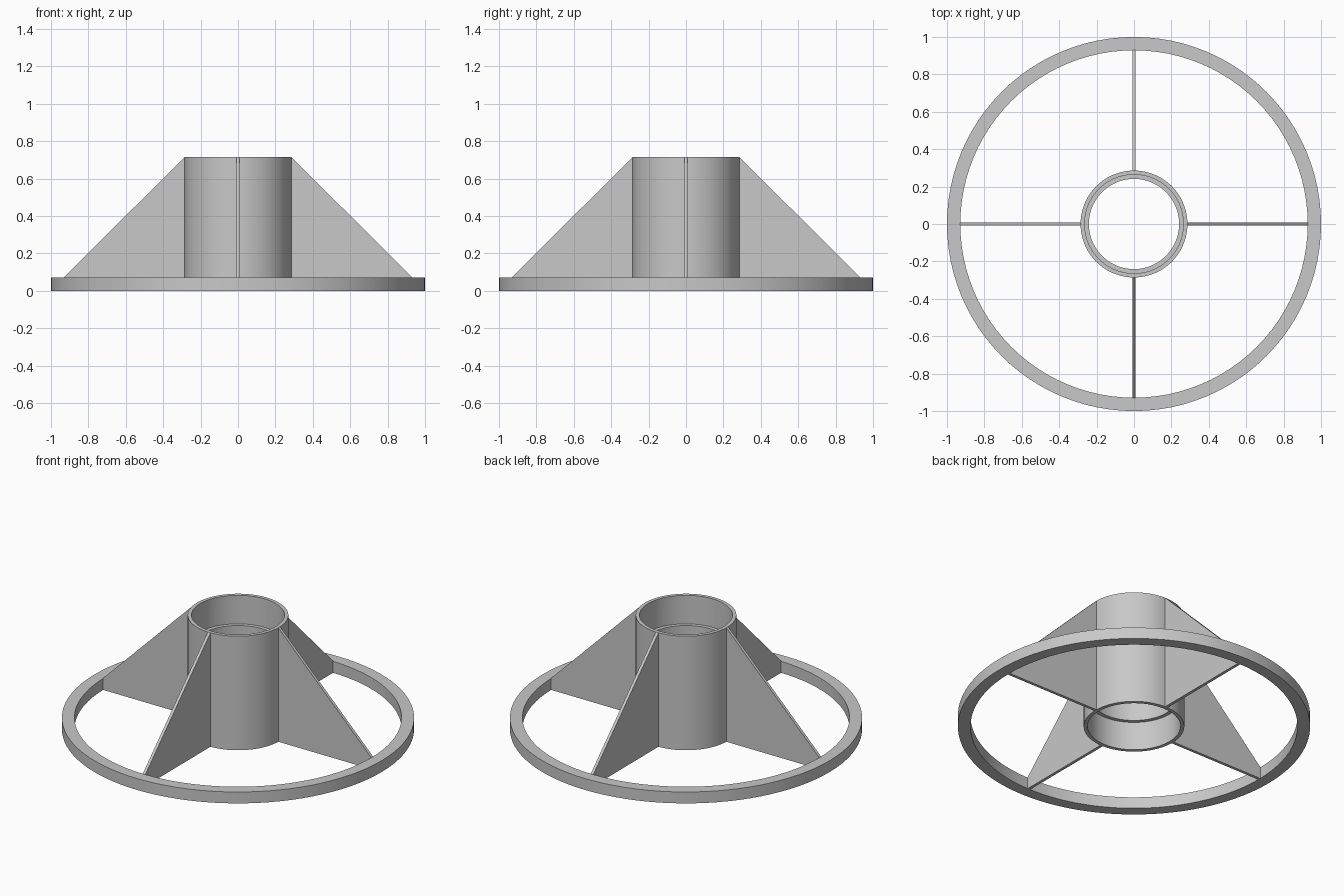
import bpy, math
from mathutils import Matrix

cube = bpy.data.objects.get("Cube")
if cube:
    bpy.data.objects.remove(cube, do_unlink=True)

grey = bpy.data.materials.new("plain grey")
grey.use_nodes = True
colour = (0.58, 0.58, 0.58, 1)
grey.diffuse_color = colour
grey.node_tree.nodes["Principled BSDF"].inputs["Base Color"].default_value = colour

UNIT = 1 / 14           # rim width and height
HEIGHT = 10 * UNIT
SEAT = 2.5 * UNIT       # depth of the recess at each tube end
TUBE_R = 4 * UNIT
SEGMENTS = 96


def make_object(name, verts, faces):
    mesh = bpy.data.meshes.new(name)
    mesh.from_pydata(verts, [], faces)
    mesh.materials.append(grey)
    obj = bpy.data.objects.new(name, mesh)
    bpy.context.collection.objects.link(obj)
    return obj


def lathe(name, profile):
    """Revolve a closed counter-clockwise (radius, z) profile around z."""
    n = len(profile)
    verts, faces = [], []
    for s in range(SEGMENTS):
        a = math.tau * s / SEGMENTS
        verts += [(r * math.cos(a), r * math.sin(a), z) for r, z in profile]
        t = (s + 1) % SEGMENTS
        for i in range(n):
            j = (i + 1) % n
            faces.append((s * n + i, t * n + i, t * n + j, s * n + j))
    obj = make_object(name, verts, faces)
    bpy.ops.object.select_all(action="DESELECT")
    obj.select_set(True)
    bpy.context.view_layer.objects.active = obj
    bpy.ops.object.shade_smooth_by_angle(angle=math.radians(30))
    return obj


def rib(name, angle, half=0.009):
    """Thin upright gusset between the tube and the rim."""
    inner, outer = TUBE_R - 0.004, 1 - UNIT + 0.003
    side = [(inner, 0), (outer, 0), (outer, UNIT), (TUBE_R, HEIGHT), (inner, HEIGHT)]
    n = len(side)
    verts = [(r, y, z) for y in (-half, half) for r, z in side]
    faces = [tuple(range(n)), tuple(reversed(range(n, 2 * n)))]
    faces += [(i, i + n, (i + 1) % n + n, (i + 1) % n) for i in range(n)]
    obj = make_object(name, verts, faces)
    obj.data.transform(Matrix.Rotation(angle, 4, "Z"))


# Flat outer rim
lathe("outer_rim", [(1 - UNIT, 0), (1, 0), (1, UNIT), (1 - UNIT, UNIT)])

# Central tube with a recessed seat at both ends
seat_r, bore_r = 0.264, 0.241
lathe("central_tube", [
    (seat_r, 0), (TUBE_R, 0), (TUBE_R, HEIGHT), (seat_r, HEIGHT),
    (seat_r, HEIGHT - SEAT), (bore_r, HEIGHT - SEAT), (bore_r, SEAT), (seat_r, SEAT)])

# Four ribs
for k, place in enumerate(("left", "back", "right", "front")):
    rib(place + "_rib", k * math.pi / 2)
